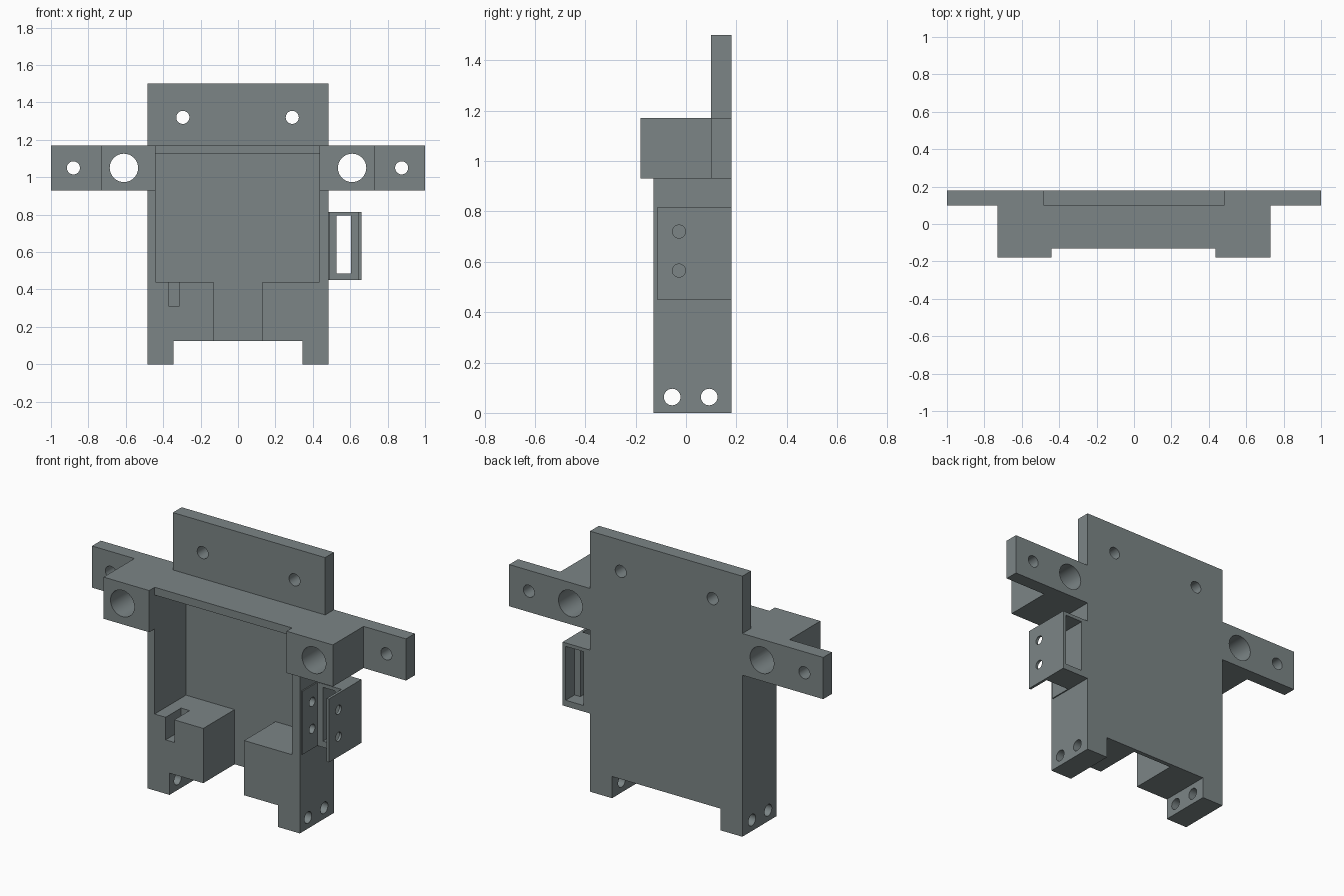
import bpy, math

if "Cube" in bpy.data.objects:
    bpy.data.objects.remove(bpy.data.objects["Cube"])

grey = bpy.data.materials.new("slate grey")
grey.diffuse_color = (0.2, 0.235, 0.24, 1)
grey.use_nodes = True
grey.node_tree.nodes["Principled BSDF"].inputs["Base Color"].default_value = grey.diffuse_color


def box(name, x0, x1, y0, y1, z0, z1):
    bpy.ops.mesh.primitive_cube_add(
        size=1, location=((x0 + x1) / 2, (y0 + y1) / 2, (z0 + z1) / 2))
    ob = bpy.context.object
    ob.name = name
    ob.scale = (x1 - x0, y1 - y0, z1 - z0)
    bpy.ops.object.transform_apply(location=True, rotation=True, scale=True)
    ob.data.materials.append(grey)
    return ob


def drill(axis, r, center, length=1.0):
    rot = (math.pi / 2, 0, 0) if axis == 'y' else (0, math.pi / 2, 0)
    bpy.ops.mesh.primitive_cylinder_add(
        vertices=32, radius=r, depth=length, location=center, rotation=rot)
    ob = bpy.context.object
    ob.name = "drill"
    bpy.ops.object.transform_apply(location=True, rotation=True, scale=True)
    ob.data.materials.append(grey)
    return ob


def combine(target, tool, op):
    tool.hide_render = True
    mod = target.modifiers.new(op, 'BOOLEAN')
    mod.operation = op
    mod.solver = 'EXACT'
    mod.object = tool
    bpy.context.view_layer.objects.active = target
    bpy.ops.object.modifier_apply(modifier=mod.name)
    bpy.data.objects.remove(tool, do_unlink=True)


# Main housing with tall back plate, wings and front blocks
body = box("housing", -.485, .485, -.13, .18, 0, 1.17)
for part in [
    ("back_plate", -.485, .485, .10, .18, 1.0, 1.50),
    ("wing_bar", -1, 1, .10, .18, .93, 1.17),
    ("left_block", -.73, -.44, -.18, .18, .93, 1.17),
    ("right_block", .435, .73, -.18, .18, .93, 1.17),
]:
    combine(body, box(*part), 'UNION')

# Cavity, lower channel, foot gap and small wire slot
for cut in [
    ("cavity", -.44, .435, -.4, .155, .44, 1.125),
    ("channel", -.13, .13, -.4, .155, -.1, .6),
    ("foot_gap", -.345, .345, -.4, .4, -.1, .125),
    ("wire_slot", -.37, -.315, -.4, .01, .31, .6),
]:
    combine(body, box(*cut), 'DIFFERENCE')

# Screw holes through the wings, blocks and back plate
for x, z, r in [(-.88, 1.05, .035), (.875, 1.05, .035),
                (-.61, 1.05, .076), (.61, 1.05, .076),
                (-.295, 1.32, .035), (.29, 1.32, .035)]:
    combine(body, drill('y', r, (x, 0, z)), 'DIFFERENCE')

# Holes across both feet
for y in (-.055, .092):
    combine(body, drill('x', .033, (0, y, .063), 2), 'DIFFERENCE')

# Side bracket: front fork, windowed web and rear frame
bracket = box("side_bracket", .485, .66, -.115, .18, .45, .815)
for cut in [
    ("fork_gap", .492, .645, -.4, .02, .3, 1),
    ("window", .527, .603, -.4, .4, .485, .795),
    ("rear_opening", .527, .64, .10, .4, .485, .795),
]:
    combine(bracket, box(*cut), 'DIFFERENCE')

# Pin holes through the bracket and the adjoining wall
for z in (.565, .72):
    for ob in (body, bracket):
        combine(ob, drill('x', .026, (.57, -.028, z), .34), 'DIFFERENCE')

# Rounded holes stay smooth, box edges stay sharp
for ob in (body, bracket):
    bpy.ops.object.select_all(action='DESELECT')
    ob.select_set(True)
    bpy.context.view_layer.objects.active = ob
    bpy.ops.object.shade_smooth_by_angle(angle=math.radians(30))
